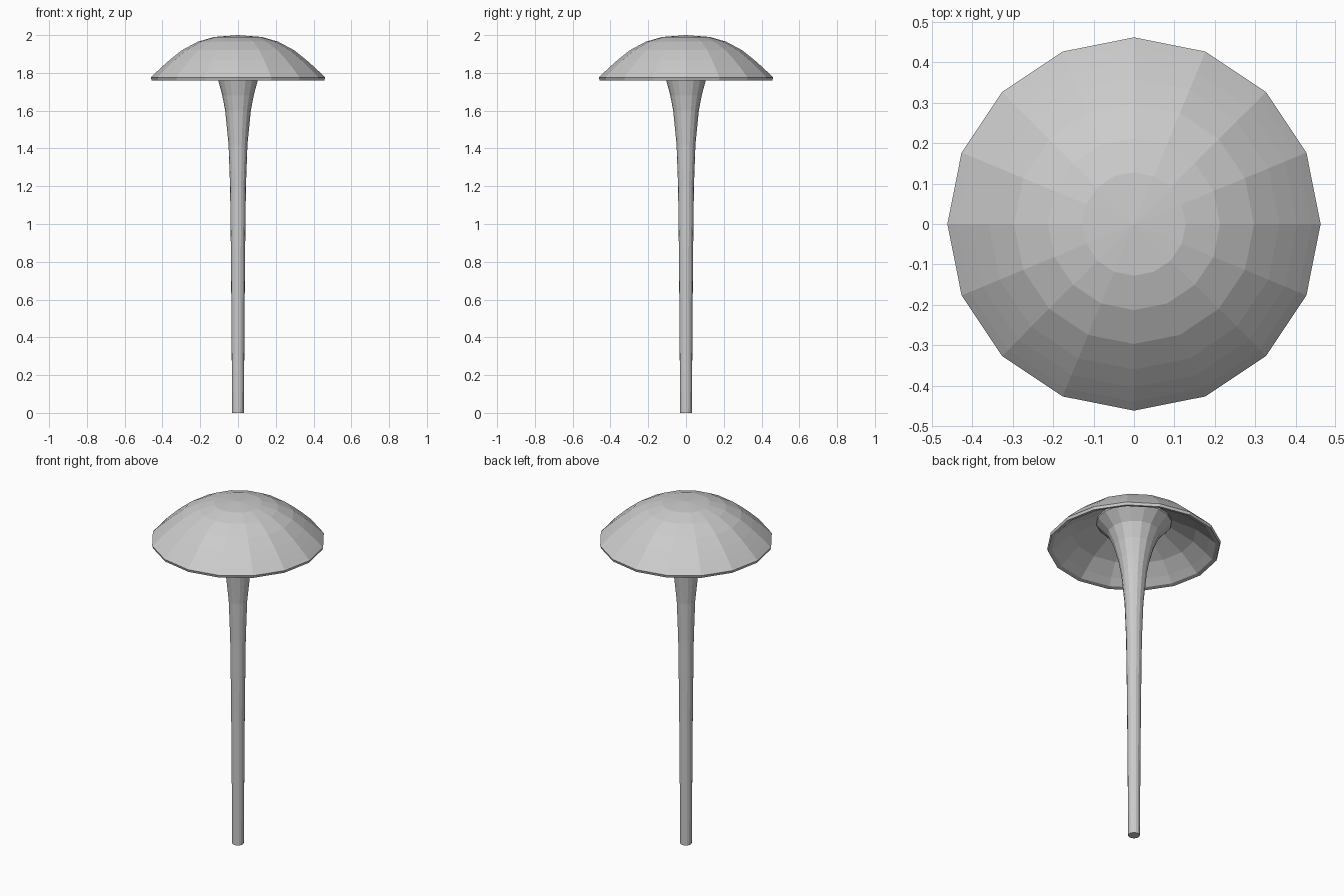
import bpy, bmesh, math

if "Cube" in bpy.data.objects:
    bpy.data.objects.remove(bpy.data.objects["Cube"])

SIDES = 16

def lathe(name, profile):
    """Revolve an (r, z) profile round the z axis into a flat-shaded mesh."""
    bm = bmesh.new()
    rings = []
    for r, z in profile:
        if r == 0:
            rings.append([bm.verts.new((0, 0, z))] * SIDES)
        else:
            rings.append([bm.verts.new((r * math.cos(2 * math.pi * i / SIDES),
                                        r * math.sin(2 * math.pi * i / SIDES), z))
                          for i in range(SIDES)])
    for a, b in zip(rings, rings[1:]):
        for i in range(SIDES):
            j = (i + 1) % SIDES
            bm.faces.new(list(dict.fromkeys((a[i], a[j], b[j], b[i]))))
    bmesh.ops.recalc_face_normals(bm, faces=bm.faces)
    mesh = bpy.data.meshes.new(name)
    bm.to_mesh(mesh)
    bm.free()
    obj = bpy.data.objects.new(name, mesh)
    bpy.context.collection.objects.link(obj)
    return obj

# Domed cap with a thin rim and hollow underside
lathe("cap", [(0, 2.0), (0.128, 1.99), (0.213, 1.965), (0.297, 1.92), (0.36, 1.87),
              (0.405, 1.83), (0.44, 1.797), (0.462, 1.775), (0.457, 1.76),
              (0.435, 1.765), (0.40, 1.797), (0.33, 1.855), (0.23, 1.905),
              (0.19, 1.925), (0, 1.935)])

# Slender stem flaring into the cap
lathe("stem", [(0, 0), (0.031, 0), (0.034, 0.4), (0.037, 0.8), (0.042, 1.2),
               (0.05, 1.42), (0.068, 1.6), (0.083, 1.68), (0.106, 1.765),
               (0.14, 1.845), (0.20, 1.91), (0.20, 1.93), (0, 1.93)])
